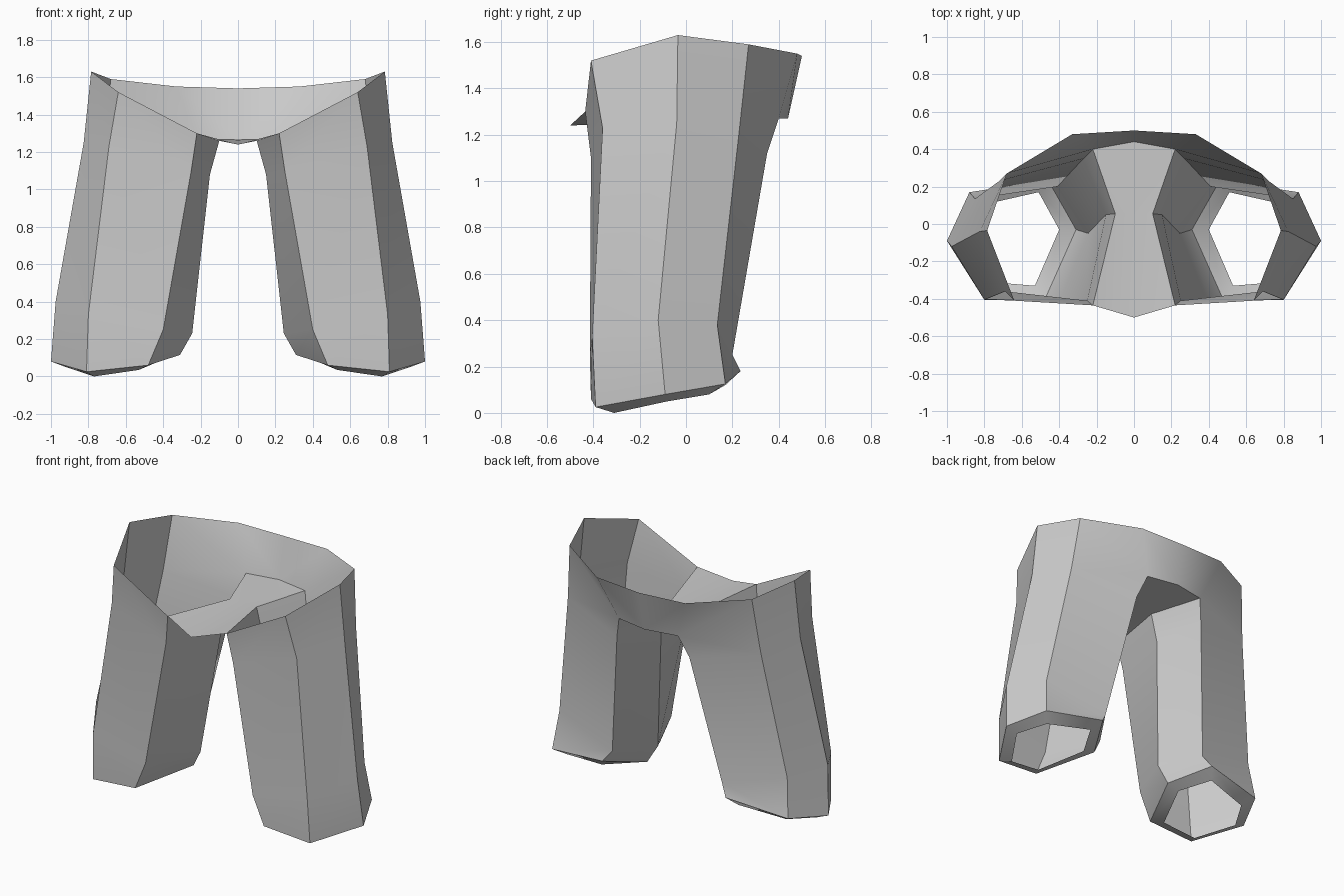
import bpy, bmesh

if "Cube" in bpy.data.objects:
    bpy.data.objects.remove(bpy.data.objects["Cube"])

# Leg cross-sections, waist to hem; each runs front-outer, outer, back-outer,
# back-inner, inner, front-inner
RINGS = [
    [(.64, -.41, 1.52), (.785, -.035, 1.63), (.68, .27, 1.59),
     (.22, .40, 1.27), (.10, .055, 1.26), (.22, -.435, 1.30)],
    [(.69, -.36, 1.23), (.825, -.04, 1.25), (.72, .23, 1.22),
     (.27, .35, 1.12), (.15, .05, 1.08), (.25, -.41, 1.10)],
    [(.80, -.405, .33), (.975, -.12, .40), (.85, .135, .38),
     (.41, .20, .25), (.245, -.05, .23), (.40, -.415, .25)],
    [(.81, -.39, .025), (1.0, -.09, .08), (.88, .17, .125),
     (.46, .235, .18), (.31, -.03, .115), (.48, -.41, .06)],
    [(.77, -.31, .0), (.92, -.08, .05), (.82, .10, .08),
     (.51, .17, .12), (.40, -.03, .09), (.53, -.33, .035)],
]

bm = bmesh.new()

# Leg and turned-in hem
rings = [[bm.verts.new(p) for p in ring] for ring in RINGS]
for up, low in zip(rings, rings[1:]):
    for i in range(6):
        j = (i + 1) % 6
        bm.faces.new((low[i], low[j], up[j], up[i]))
fo, o, bo, bi, inn, fi = rings[0]

# Crotch strip
c_front, c_mid, c_back = (bm.verts.new(p) for p in
                          [(0, -.5, 1.24), (0, .055, 1.265), (0, .44, 1.27)])
bm.faces.new((c_front, c_mid, inn, fi))
bm.faces.new((c_mid, c_back, bi, inn))

# Seat panel up to the back waist
w_side = bm.verts.new((.33, .48, 1.55))
w_mid = bm.verts.new((0, .5, 1.54))
bm.faces.new((c_back, w_mid, w_side, bi))
bm.faces.new((w_side, bo, bi))

mesh = bpy.data.meshes.new("trousers")
bm.to_mesh(mesh)
bm.free()
obj = bpy.data.objects.new("trousers", mesh)
bpy.context.collection.objects.link(obj)

# Second half and soft shading across shallow folds
mirror = obj.modifiers.new("mirror", 'MIRROR')
mirror.use_clip = True
bpy.context.view_layer.objects.active = obj
obj.select_set(True)
bpy.ops.object.modifier_apply(modifier="mirror")
bpy.ops.object.shade_smooth_by_angle(angle=0.52)
